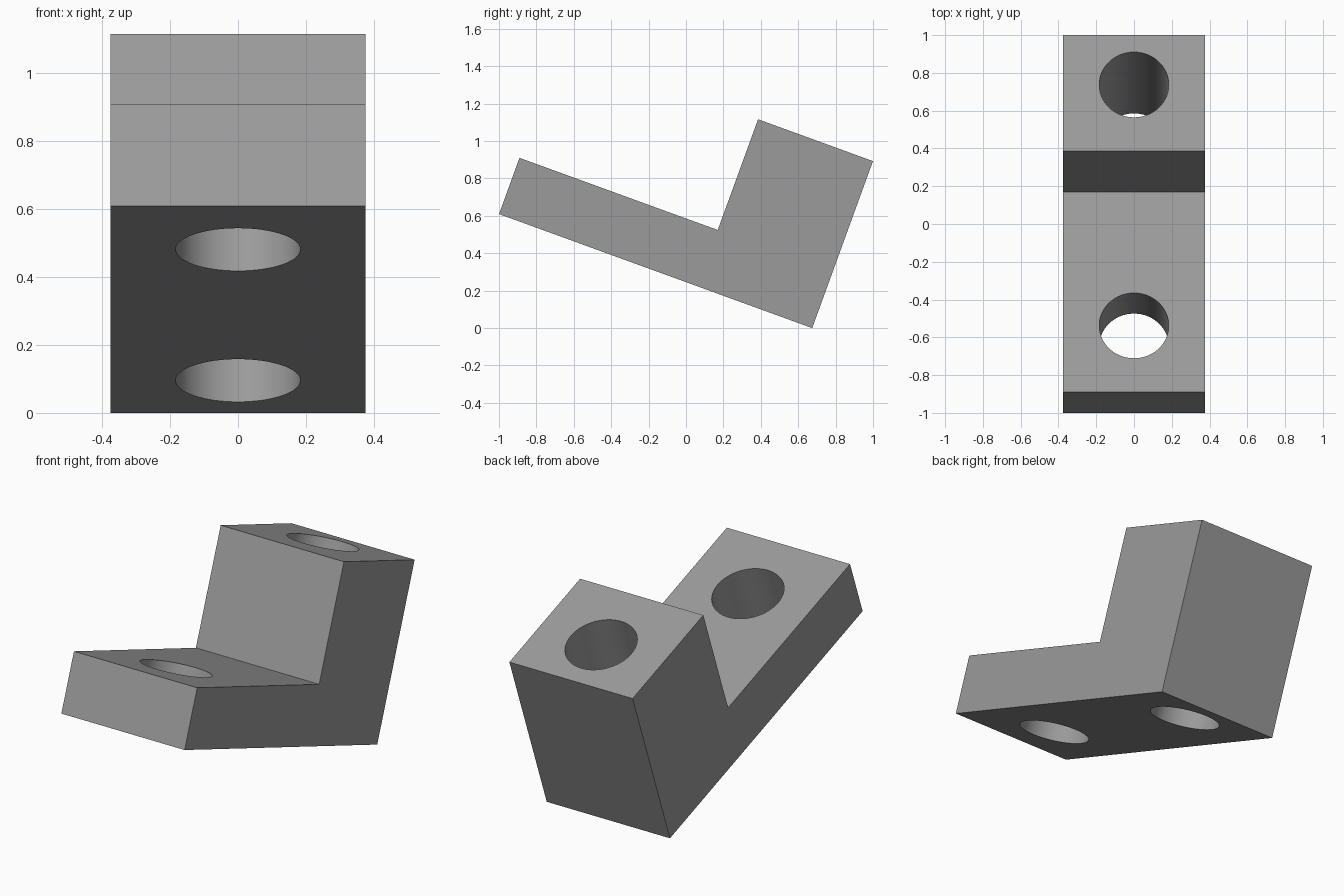
import bpy, math
from mathutils import Matrix, Vector

if "Cube" in bpy.data.objects:
    bpy.data.objects.remove(bpy.data.objects["Cube"])

TILT = math.radians(-20)
LENGTH, HEIGHT, SLAB, BLOCK, WIDTH = 1.782, 0.950, 0.320, 0.654, 0.75
HOLE_R, HOLE_U = 0.184, (0.375, 1.503)

grey = bpy.data.materials.new("grey")
grey.diffuse_color = (0.33, 0.33, 0.33, 1)
grey.use_nodes = True
grey.node_tree.nodes["Principled BSDF"].inputs["Base Color"].default_value = grey.diffuse_color

# L-shaped bracket: side profile (along, up) extruded across its width
profile = [(0, 0), (LENGTH, 0), (LENGTH, HEIGHT), (LENGTH - BLOCK, HEIGHT),
           (LENGTH - BLOCK, SLAB), (0, SLAB)]
n = len(profile)
verts = [(x, u, v) for x in (-WIDTH / 2, WIDTH / 2) for u, v in profile]
faces = [tuple(reversed(range(n))), tuple(range(n, 2 * n))]
faces += [(i, (i + 1) % n, (i + 1) % n + n, i + n) for i in range(n)]
mesh = bpy.data.meshes.new("bracket")
mesh.from_pydata(verts, [], faces)
mesh.materials.append(grey)
bracket = bpy.data.objects.new("bracket", mesh)
bpy.context.collection.objects.link(bracket)

# Bolt holes straight through the foot and the block
for u in HOLE_U:
    bpy.ops.mesh.primitive_cylinder_add(vertices=64, radius=HOLE_R, depth=3, location=(0, u, 0.5))
    cutter = bpy.context.object
    cutter.name = "hole_cutter"
    cutter.hide_render = True
    cutter.data.materials.append(grey)
    mod = bracket.modifiers.new("hole", 'BOOLEAN')
    mod.object, mod.operation, mod.solver = cutter, 'DIFFERENCE', 'EXACT'
    bpy.ops.object.select_all(action='DESELECT')
    bracket.select_set(True)
    bpy.context.view_layer.objects.active = bracket
    bpy.ops.object.modifier_apply(modifier=mod.name)
    bpy.data.objects.remove(cutter)

# Tip the bracket, then centre it and rest its lower edge on the ground
bracket.data.transform(Matrix.Rotation(TILT, 4, 'X'))
ys = [v.co.y for v in bracket.data.vertices]
zs = [v.co.z for v in bracket.data.vertices]
bracket.data.transform(Matrix.Translation(Vector((0, -(min(ys) + max(ys)) / 2, -min(zs)))))
bpy.ops.object.shade_smooth_by_angle(angle=math.radians(30))
